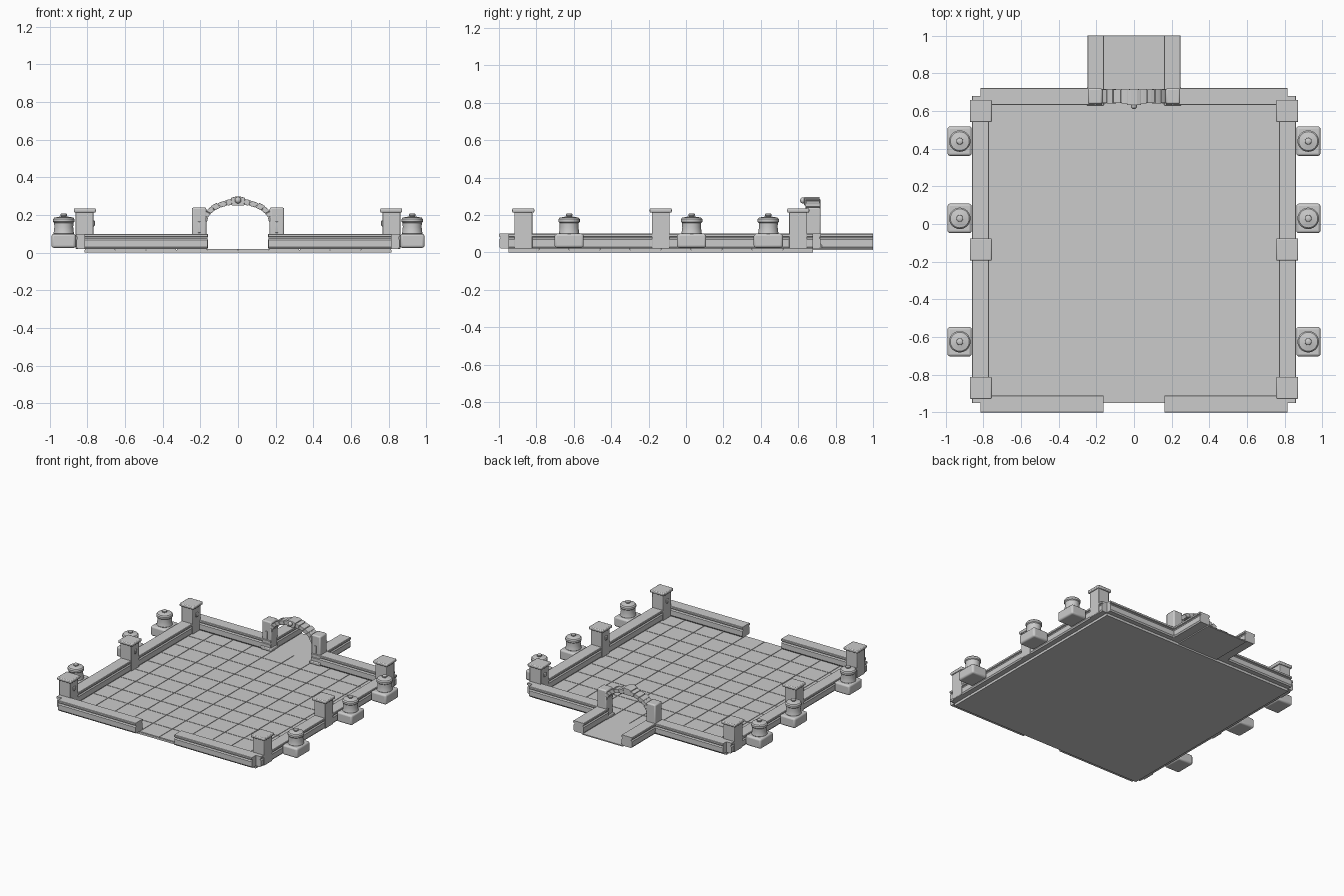
import bpy, bmesh, math
from mathutils import Vector

if "Cube" in bpy.data.objects:
    bpy.data.objects.remove(bpy.data.objects["Cube"])


def finish(bm, name, bevel=0.0, segments=2, smooth=False):
    bmesh.ops.recalc_face_normals(bm, faces=bm.faces)
    me = bpy.data.meshes.new(name)
    bm.to_mesh(me)
    bm.free()
    ob = bpy.data.objects.new(name, me)
    bpy.context.collection.objects.link(ob)
    if bevel:
        mod = ob.modifiers.new("soft_edges", 'BEVEL')
        mod.width, mod.segments = bevel, segments
    if smooth:
        bpy.context.view_layer.objects.active = ob
        ob.select_set(True)
        bpy.ops.object.shade_smooth_by_angle(angle=math.radians(35))
        ob.select_set(False)
    return ob


def add_box(bm, x0, x1, y0, y1, z0, z1):
    vs = bmesh.ops.create_cube(bm, size=1)['verts']
    for v in vs:
        v.co = Vector(((x0 + x1) / 2 + v.co.x * (x1 - x0),
                       (y0 + y1) / 2 + v.co.y * (y1 - y0),
                       (z0 + z1) / 2 + v.co.z * (z1 - z0)))


def box(name, x0, x1, y0, y1, z0, z1, bevel=0.0, segments=2):
    bm = bmesh.new()
    add_box(bm, x0, x1, y0, y1, z0, z1)
    return finish(bm, name, bevel, segments, bevel > 0)


def extrude_profile(name, pts, vec, bevel=0.0):
    bm = bmesh.new()
    face = bm.faces.new([bm.verts.new(p) for p in pts])
    ext = bmesh.ops.extrude_face_region(bm, geom=[face])
    bmesh.ops.translate(bm, vec=vec, verts=[g for g in ext['geom'] if isinstance(g, bmesh.types.BMVert)])
    return finish(bm, name, bevel)


# Wall cross-section: rounded body, narrow neck, overhanging cap
HALF = [(0.036, 0.02), (0.043, 0.03), (0.043, 0.068), (0.036, 0.076),
        (0.036, 0.082), (0.045, 0.085), (0.045, 0.097), (0.042, 0.1)]
SECTION = HALF + [(-w, z) for w, z in reversed(HALF)]


def wall(name, axis, centre, start, end):
    if axis == 'x':
        pts = [(start, centre + w, z) for w, z in SECTION]
        return extrude_profile(name, pts, (end - start, 0, 0))
    pts = [(centre + w, start, z) for w, z in SECTION]
    return extrude_profile(name, pts, (0, end - start, 0))


def lathe(name, profile, x, y, steps=28):
    bm = bmesh.new()
    verts = [bm.verts.new((r, 0, z)) for r, z in profile]
    edges = [bm.edges.new(p) for p in zip(verts, verts[1:])]
    bmesh.ops.spin(bm, geom=verts + edges, cent=(0, 0, 0), axis=(0, 0, 1), angle=math.tau, steps=steps)
    bmesh.ops.remove_doubles(bm, verts=bm.verts, dist=1e-5)
    ob = finish(bm, name, smooth=True)
    ob.location = (x, y, 0)
    return ob


# Courtyard floor: slab with a ten by ten grid of paving tiles
box("floor_slab", -0.815, 0.815, -0.95, 0.68, 0.0, 0.014)
tiles = bmesh.new()
T, GAP = 0.163, 0.002
for i in range(10):
    for j in range(10):
        x, y = -0.815 + i * T, -0.95 + j * T
        add_box(tiles, x + GAP, x + T - GAP, y + GAP, y + T - GAP, 0.012, 0.02)
finish(tiles, "floor_tiles")

# Passage floor behind the arch
box("passage_floor", -0.17, 0.17, 0.675, 1.0, 0.012, 0.02)

URN = [(0, 0.095), (0.05, 0.095), (0.055, 0.102), (0.053, 0.11), (0.05, 0.135),
       (0.051, 0.158), (0.057, 0.164), (0.057, 0.178), (0.05, 0.186), (0.022, 0.191),
       (0.014, 0.193), (0.018, 0.198), (0.017, 0.205), (0.011, 0.209), (0, 0.209)]

for s, side in ((-1, "left"), (1, "right")):
    def span(a, b):
        return tuple(sorted((s * a, s * b)))

    # Perimeter and passage walls
    wall(side + "_wall", 'y', s * 0.815, -0.95, 0.68)
    wall(side + "_front_wall", 'x', -0.955, *span(0.163, 0.815))
    wall(side + "_back_wall", 'x', 0.677, *span(0.17, 0.815))
    wall(side + "_passage_wall", 'y', s * 0.203, 0.70, 1.0)

    # Capped pillars with a small round boss on the inner face
    for n, y in enumerate((-0.87, -0.135, 0.6)):
        tag = f"{side}_pillar_{n + 1}"
        box(tag, *span(0.768, 0.862), y - 0.048, y + 0.048, 0.02, 0.215, 0.004)
        box(tag + "_cap", *span(0.755, 0.872), y - 0.059, y + 0.059, 0.213, 0.235, 0.006)
        box(tag + "_boss", *span(0.760, 0.775), y - 0.012, y + 0.012, 0.14, 0.17, 0.004)

    # Urns on rounded plinths outside the walls
    for n, y in enumerate((-0.625, 0.03, 0.44)):
        box(f"{side}_urn_plinth_{n + 1}", *span(0.862, 0.99), y - 0.078, y + 0.078, 0.025, 0.1, 0.013, 3)
        lathe(f"{side}_urn_{n + 1}", URN, s * 0.925, y)

    # Gate posts with foot and front slot panel
    box(side + "_gate_post", *span(0.168, 0.245), 0.637, 0.72, 0.02, 0.24, 0.009)
    box(side + "_gate_post_foot", *span(0.16, 0.25), 0.628, 0.727, 0.02, 0.045, 0.006)
    box(side + "_gate_post_panel", *span(0.199, 0.213), 0.632, 0.64, 0.105, 0.165, 0.002)

# Arch of separate stones following a flattened half ellipse
CZ, N = 0.165, 13
for k in range(N):
    a0 = math.pi * k / N + 0.012
    a1 = math.pi * (k + 1) / N - 0.012
    raised = 0.003 * (k % 2)
    ring = []
    for rx, rz, angs in ((0.163, 0.09, (a0, (a0 + a1) / 2, a1)),
                         (0.192 + raised, 0.118 + raised, (a1, (a0 + a1) / 2, a0))):
        ring += [(rx * math.cos(a), 0.642 - raised, CZ + rz * math.sin(a)) for a in angs]
    extrude_profile(f"arch_stone_{k + 1}", ring, (0, 0.073 + 2 * raised, 0), 0.002)

# Inner arch lining that closes the joints
lining = [(0.166 * math.cos(math.pi * i / 26), 0.646, CZ + 0.093 * math.sin(math.pi * i / 26)) for i in range(27)]
lining += [(0.187 * math.cos(math.pi * i / 26), 0.646, CZ + 0.113 * math.sin(math.pi * i / 26)) for i in range(26, -1, -1)]
extrude_profile("arch_core", lining, (0, 0.066, 0))

# Keystone with a round stud
extrude_profile("keystone", [(-0.032, 0.632, 0.25), (0.032, 0.632, 0.25), (0.038, 0.632, 0.29),
                             (0.016, 0.632, 0.297), (-0.016, 0.632, 0.297), (-0.038, 0.632, 0.29)],
                (0, 0.083, 0), 0.003)
bpy.ops.mesh.primitive_uv_sphere_add(segments=16, ring_count=10, radius=0.017, location=(0, 0.627, 0.278))
bpy.context.object.name = "keystone_stud"
bpy.ops.object.shade_smooth_by_angle()
bpy.context.object.select_set(False)
